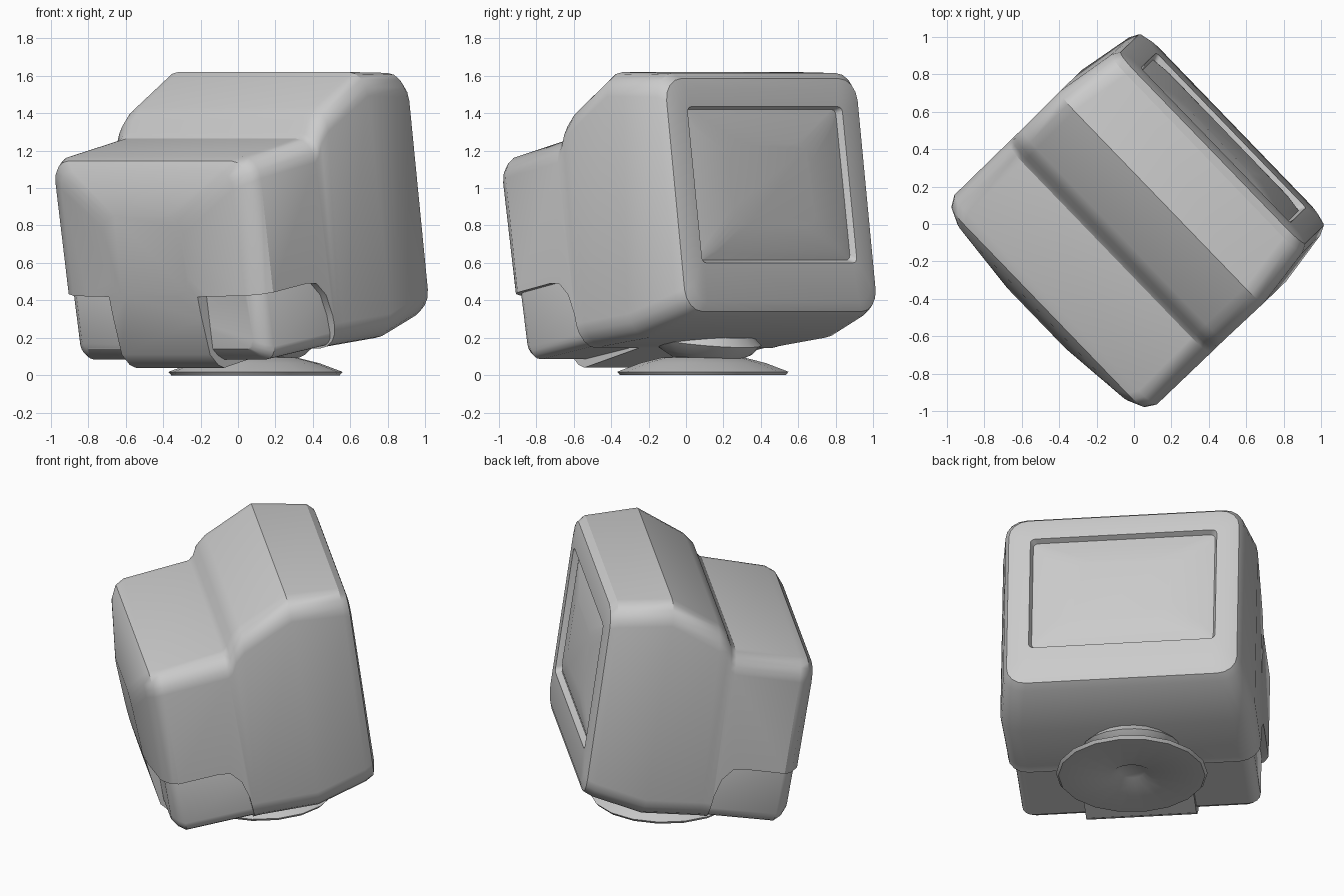
import bpy, bmesh, math
from mathutils import Vector, Matrix

if "Cube" in bpy.data.objects:
    bpy.data.objects.remove(bpy.data.objects["Cube"])

A = math.radians(46)          # the monitor is turned about z
C, S = math.cos(A), math.sin(A)


def P(f, w, z):
    """f = towards the screen, w = across the width, z = up"""
    return Vector((S * f + C * w, C * f - S * w, z))


def finish(name, bm, angle=32):
    bmesh.ops.recalc_face_normals(bm, faces=bm.faces)
    me = bpy.data.meshes.new(name)
    bm.to_mesh(me)
    bm.free()
    ob = bpy.data.objects.new(name, me)
    bpy.context.collection.objects.link(ob)
    smooth(ob, angle)
    return ob


def smooth(ob, angle):
    bpy.ops.object.select_all(action='DESELECT')
    ob.select_set(True)
    bpy.context.view_layer.objects.active = ob
    bpy.ops.object.shade_smooth_by_angle(angle=math.radians(angle))


def section(b, t, hw, r, seg=4):
    """Rounded rectangle leaning from bottom point b to top point t (f, z)"""
    b, t = Vector(b), Vector(t)
    h = (t - b).length
    pts = []
    for i, (sx, sy) in enumerate([(1, 1), (-1, 1), (-1, -1), (1, -1)]):
        for k in range(seg + 1):
            a = math.pi / 2 * (i + k / seg)
            w = sx * (hw - r) + r * math.cos(a)
            v = h / 2 + sy * (h / 2 - r) + r * math.sin(a)
            f, z = b.lerp(t, v / h)
            pts.append(P(f, w, z))
    return pts


def skin(bm, rings):
    """Bridge rings of points and cap both ends"""
    loops = [[bm.verts.new(p) for p in ring] for ring in rings]
    n = len(loops[0])
    for a, b in zip(loops, loops[1:]):
        for i in range(n):
            j = (i + 1) % n
            bm.faces.new((a[i], a[j], b[j], b[i]))
    bm.faces.new(loops[0])
    bm.faces.new(loops[-1])


def loft(name, secs):
    bm = bmesh.new()
    skin(bm, [section(*s) for s in secs])
    return finish(name, bm)


def lathe(name, prof, mat, sides):
    bm = bmesh.new()
    skin(bm, [[mat @ Vector((r * math.cos(2 * math.pi * i / sides),
                             r * math.sin(2 * math.pi * i / sides), z))
               for i in range(sides)] for r, z in prof])
    return finish(name, bm)


# housing: one skin from the back panel to the recessed, bulging screen
housing = loft("monitor_housing", [
    ((-.635, .42), (-.725, .85), .30, .10),
    ((-.535, .11), (-.69, 1.09), .66, .10),
    ((-.475, .055), (-.655, 1.145), .745, .12),
    ((-.43, .04), (-.60, 1.17), .778, .12),
    ((-.03, .14), (-.20, 1.265), .78, .13),
    ((-.01, .145), (-.172, 1.295), .78, .13),
    ((.01, .15), (-.15, 1.365), .78, .13),
    ((.04, .155), (-.095, 1.43), .78, .13),
    ((.39, .20), (.19, 1.62), .785, .13),
    ((.69, .31), (.525, 1.615), .735, .13),
    ((.74, .34), (.57, 1.585), .71, .12),
    ((.75, .39), (.59, 1.53), .655, .09),
    ((.722, .60), (.605, 1.435), .575, .03),
    ((.685, .615), (.570, 1.42), .56, .03),
    ((.695, .66), (.590, 1.37), .50, .06),
    ((.695, .80), (.635, 1.24), .30, .10),
])

# notches at the lower rear corners, leaving a central rib
notch = [(-.95, .38), (-.58, .425), (-.24, .49), (-.17, .49), (-.10, .43),
         (-.05, .32), (-.02, .20), (.0, .0), (-.95, .0)]
for side in (1, -1):
    bm = bmesh.new()
    skin(bm, [[P(f, side * w, z) for f, z in notch] for w in (.34, 1.0)])
    cutter = finish("notch_cutter", bm)
    cutter.hide_render = True
    mod = housing.modifiers.new("notch", 'BOOLEAN')
    mod.operation = 'DIFFERENCE'
    mod.object = cutter
    bpy.context.view_layer.objects.active = housing
    bpy.ops.object.modifier_apply(modifier=mod.name)
    bpy.data.objects.remove(cutter)
smooth(housing, 32)

# inset block filling the notches
loft("rear_inset", [
    ((-.515, .14), (-.575, .50), .66, .05),
    ((-.475, .105), (-.55, .53), .71, .06),
    ((-.43, .085), (-.51, .55), .735, .07),
    ((.06, .17), (.0, .56), .735, .07),
])

# swivel bowl and round foot
centre = P(.13, 0, 0)
tilt = Matrix.Rotation(math.radians(-7), 4, P(0, 1, 0))
lathe("swivel_bowl", [(.08, .06), (.17, .085), (.25, .13), (.30, .185), (.25, .23)],
      Matrix.Translation(centre) @ tilt, 20)
lathe("foot", [(.08, .03), (.13, .0), (.45, .0), (.465, .018), (.34, .065),
               (.22, .095), (.12, .10)], Matrix.Translation(centre), 18)
